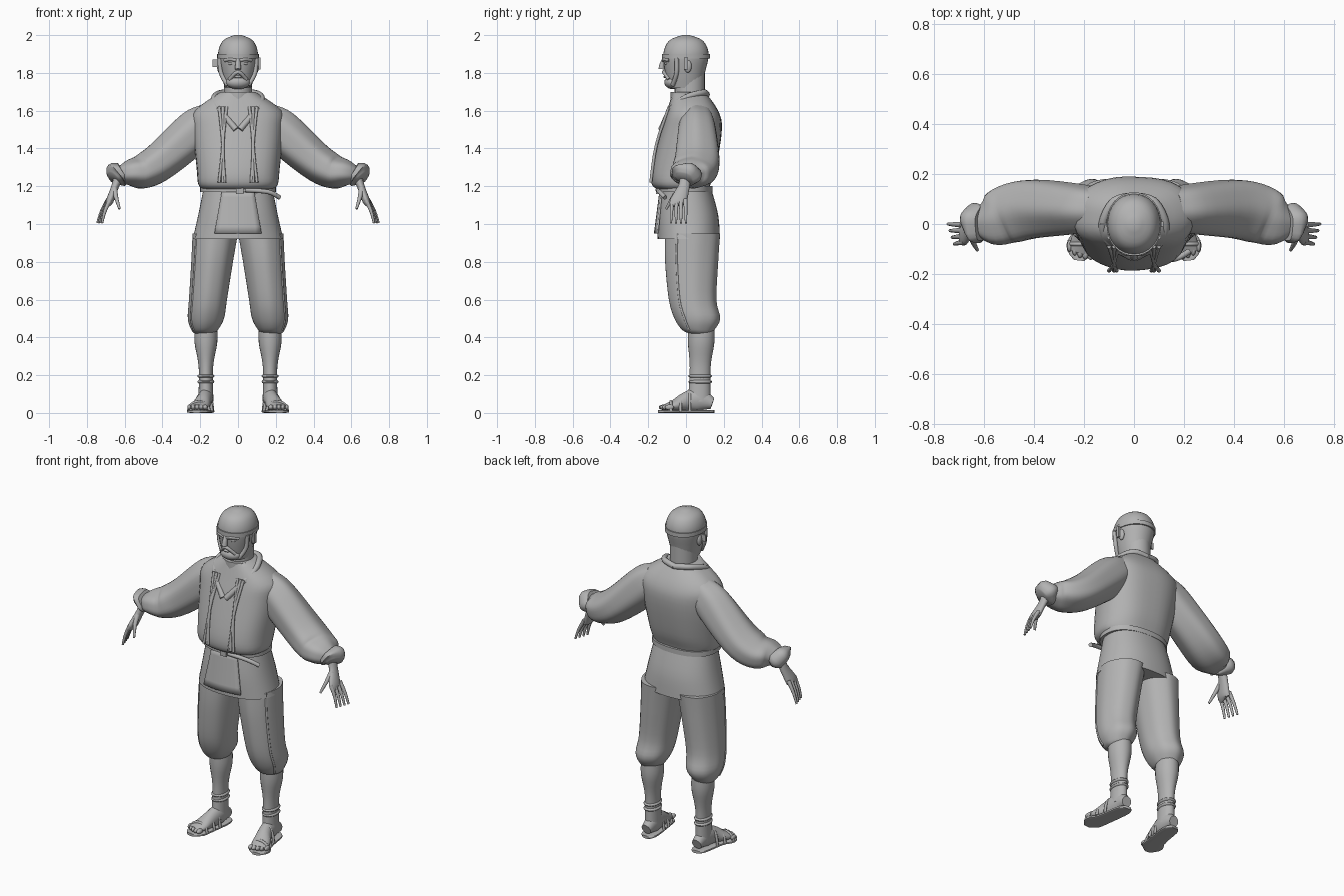
import bpy, bmesh, math
from mathutils import Vector

cube = bpy.data.objects.get("Cube")
if cube:
    bpy.data.objects.remove(cube, do_unlink=True)

clay = bpy.data.materials.new("plain_grey")
clay.use_nodes = True
grey = (.45, .45, .45, 1)
clay.diffuse_color = grey
clay.node_tree.nodes["Principled BSDF"].inputs["Base Color"].default_value = grey

UP, BACK = Vector((0, 0, 1)), Vector((0, 1, 0))


def finish(name, bm, thickness=0):
    """Turn a bmesh into a smooth grey object."""
    bmesh.ops.recalc_face_normals(bm, faces=bm.faces)
    mesh = bpy.data.meshes.new(name)
    bm.to_mesh(mesh)
    bm.free()
    mesh.materials.append(clay)
    obj = bpy.data.objects.new(name, mesh)
    bpy.context.collection.objects.link(obj)
    if thickness:
        obj.modifiers.new("thickness", "SOLIDIFY").thickness = thickness
    bpy.ops.object.select_all(action="DESELECT")
    obj.select_set(True)
    bpy.context.view_layer.objects.active = obj
    bpy.ops.object.shade_smooth_by_angle(angle=math.radians(50))


def blend(before, start, end, after, t):
    """Smooth curve from start to end, guided by their neighbours."""
    slope_in, slope_out = (end - before) / 2, (after - start) / 2
    ease = t * t * (3 - 2 * t)
    pull = t * (1 - t)
    return start + (end - start) * ease + pull * (slope_in * (1 - t) - slope_out * t)


def smooth_keys(keys, steps=4):
    padded = [keys[0], *keys, keys[-1]]
    result = []
    for group in zip(padded, padded[1:], padded[2:], padded[3:]):
        for step in range(steps):
            result.append([blend(*values, step / steps) for values in zip(*group)])
    return result + [keys[-1]]


def loft(name, keys, upright=False, ref=BACK, sides=24, power=2, mirror=1,
         fold=0, waves=7, twist=.1):
    """Skin a smooth run of elliptical rings (x, y, z, radius, radius)."""
    bm = bmesh.new()
    rings = smooth_keys(keys)
    centres = [Vector(ring[:3]) for ring in rings]
    last = len(rings) - 1
    loops = []
    for i, (centre, ring) in enumerate(zip(centres, rings)):
        tangent = centres[min(i + 1, last)] - centres[max(i - 1, 0)]
        tangent = UP if upright else tangent.normalized()
        second = (ref - tangent * ref.dot(tangent)).normalized()
        first = second.cross(tangent)
        loop = []
        for k in range(sides):
            angle = math.tau * k / sides
            c, s = math.cos(angle), math.sin(angle)
            size = (abs(c) ** power + abs(s) ** power) ** (-1 / power)
            size *= 1 + fold * math.sin(waves * angle + twist * i)
            point = centre + (first * ring[-2] * c + second * ring[-1] * s) * size
            point.x *= mirror
            loop.append(bm.verts.new(point))
        loops.append(loop)
    for low, high in zip(loops, loops[1:]):
        for k in range(sides):
            n = (k + 1) % sides
            bm.faces.new((low[k], low[n], high[n], high[k]))
    bm.faces.new(loops[0])
    bm.faces.new(loops[-1])
    finish(name, bm)


def column(name, rows, shift=0, lean=0, **options):
    """Upright loft from rows (height, front, back, half width)."""
    keys = [(shift + lean * z, (front + back) / 2, z, half, (back - front) / 2)
            for z, front, back, half in rows]
    loft(name, keys, upright=True, **options)


def cord(name, points, radius, tip=1, sides=10, **options):
    """Round cord through a few points, tapering towards its tip."""
    last = len(points) - 1
    sizes = [radius * (1 + (tip - 1) * i / last) for i in range(len(points))]
    loft(name, [(*p, r, r) for p, r in zip(points, sizes)], sides=sides, **options)


def solid(name, make, centre, extent, **options):
    """Scaled and placed bmesh primitive."""
    bm = bmesh.new()
    make(bm, **options)
    bmesh.ops.scale(bm, vec=extent, verts=bm.verts)
    bmesh.ops.translate(bm, vec=centre, verts=bm.verts)
    finish(name, bm)


def ball(name, centre, extent):
    solid(name, bmesh.ops.create_uvsphere, centre, extent, u_segments=20, v_segments=12, radius=1)


def box(name, centre, extent):
    solid(name, bmesh.ops.create_cube, centre, extent, size=1)


# Shirt body, tunic skirt and belt
column("shirt", [(1.18, -.14, .12, .18), (1.21, -.18, .13, .21), (1.3, -.18, .16, .22),
                 (1.5, -.13, .19, .24), (1.6, -.1, .17, .23), (1.7, -.07, .1, .09)],
       power=2.4, sides=40, fold=.008)
column("tunic_skirt", [(1.2, -.13, .13, .18), (1.05, -.15, .17, .21), (.92, -.15, .18, .24)],
       power=2.3, sides=40)
column("belt", [(z, -.15, .14, .2) for z in (1.17, 1.2)], power=2.3, sides=40)
box("belt_buckle", (.01, -.15, 1.18), (.04, .02, .04))
cord("belt_end", [(.04, -.15, 1.18), (.16, -.14, 1.17), (.22, -.11, 1.14)], .012)

# Front flap, flaring downwards and curved around the body
bm = bmesh.new()
bmesh.ops.create_grid(bm, x_segments=8, y_segments=6, size=1)
for v in bm.verts:
    across, height = v.co.x, (v.co.y + 1) / 2
    x = across * (.125 - .04 * height)
    v.co = (x, x * x - .17 + .03 * height, .95 + .23 * height)
finish("front_flap", bm, thickness=.009)

# Head and neck
column("head", [(1.72, -.09, .08, .07), (1.8, -.11, .1, .09), (1.9, -.12, .12, .106),
                (1.97, -.09, .09, .08), (2, -.02, .02, .02)], sides=32, power=2.1)
column("neck", [(z, -.06, .1, .075) for z in (1.6, 1.8)])
column("neck_collar", [(z, -.08, .1, .09) for z in (1.66, 1.7)], fold=.02)
column("head_band", [(z, -.127, .127, .11) for z in (1.875, 1.9)], sides=32, power=2.1)

# Face
cord("nose", [(0, -.11, 1.88), (0, -.125, 1.85), (0, -.13, 1.82)], .01, tip=1.7)
ball("beard", (0, -.07, 1.75), (.064, .045, .036))
ball("lower_lip", (0, -.11, 1.78), (.02, .01, .007))
cord("moustache", [(-.045, -.09, 1.765), (0, -.118, 1.805), (.045, -.09, 1.765)], .01, ref=UP)
box("right_side_tab", (-.12, 0, 1.85), (.03, .01, .04))
box("left_side_tab", (.114, 0, 1.85), (.01, .02, .065))

TROUSERS = [(.95, -.11, .18, .12), (.8, -.11, .17, .11), (.6, -.09, .16, .1),
            (.5, -.06, .18, .095), (.44, -.02, .15, .07), (.42, .02, .13, .05)]

for side, mirror in (("left_", 1), ("right_", -1)):
    # Eyes, ears, brows and cheek straps
    ball(side + "eye", (mirror * .037, -.1, 1.85), (.017, .014, .009))
    ball(side + "ear", (mirror * .098, .01, 1.835), (.013, .02, .034))
    cord(side + "brow", [(.01, -.12, 1.866), (.04, -.115, 1.872), (.07, -.09, 1.866)],
         .009, ref=UP, mirror=mirror)
    cord(side + "cheek_strap", [(.097, -.05, 1.88), (.09, -.05, 1.8), (.055, -.07, 1.735)],
         .012, mirror=mirror)

    # Collar roll and hanging laces
    cord(side + "collar", [(0, .11, 1.685), (.08, .09, 1.695), (.125, 0, 1.67),
                           (.1, -.075, 1.61), (.01, -.13, 1.5)], .017, ref=UP, mirror=mirror)
    for n, (top, end) in enumerate(((.1, .08), (.06, .07), (.08, .1))):
        cord(f"{side}lace_{n}", [(top, -.09, 1.62), (.08, -.157, 1.42), (end, -.187, 1.22)],
             .008, mirror=mirror)

    # Full sleeve and turned cuff
    loft(side + "sleeve", [
        (.14, .06, 1.57, .08, .08), (.22, .06, 1.5, .11, .1), (.4, .06, 1.34, .1, .12),
        (.5, .04, 1.28, .09, .12), (.57, .01, 1.27, .07, .1), (.63, 0, 1.26, .04, .05)],
        mirror=mirror, sides=40, fold=.025, waves=6, twist=.15)
    loft(side + "cuff", [(.61, 0, 1.28, .05, .07), (.64, 0, 1.26, .07, .08),
                         (.66, -.01, 1.24, .04, .05)], mirror=mirror, fold=.05, waves=5)

    # Hand with fingers and thumb
    loft(side + "hand", [(.62, 0, 1.28, .03, .03), (.65, -.01, 1.2, .02, .03),
                         (.68, -.04, 1.12, .02, .045), (.69, -.04, 1.1, .01, .04)], mirror=mirror)
    for n in range(4):
        spread = n / 3
        knuckle = Vector((.677 + .01 * spread, -.073 + .07 * spread, 1.13))
        fingertip = Vector((.72 + .025 * spread, -.08 + .08 * spread, 1.005))
        middle = knuckle.lerp(fingertip, .5) + Vector((.006, 0, 0))
        cord(f"{side}finger_{n}", [knuckle, middle, fingertip], .012, tip=.5, mirror=mirror)
    cord(side + "thumb", [(.655, -.03, 1.19), (.645, -.07, 1.14), (.627, -.105, 1.08)],
         .016, tip=.4, mirror=mirror)

    # Baggy trouser leg with a seam along the outer front
    column(side + "trouser_leg", TROUSERS, shift=.225, lean=-.11, mirror=mirror,
           sides=40, fold=.01, waves=8)
    cord(side + "trouser_seam", [
        (.225 - .11 * z + half * math.cos(.6), (front + back - (back - front) * math.sin(.6)) / 2, z)
        for z, front, back, half in TROUSERS[:-1]], .006, mirror=mirror)

    # Lower leg with ankle wraps
    column(side + "shin", [(.45, .01, .15, .06), (.37, .01, .15, .06), (.24, .02, .13, .038),
                           (.06, .01, .13, .04)], shift=.17, mirror=mirror)
    for n in range(2):
        ball(f"{side}ankle_wrap_{n}", (mirror * .17, .075, .165 + n * .03), (.045, .063, .016))

    # Foot, toes and strapped sandal
    loft(side + "foot", [(.17, .14, .05, .03, .03), (.17, .07, .07, .04, .06), (.18, 0, .06, .04, .05),
                         (.2, -.06, .04, .05, .03), (.216, -.115, .03, .045, .014)],
         ref=UP, mirror=mirror)
    for n in range(5):
        ball(f"{side}toe_{n}", (mirror * (.174 + n * .021), -.12 + n * n * .002, .03),
             (.014 - n * .001, .024, .014))
    loft(side + "sole", [(x, y, .008, half, .008) for x, y, half in (
        (.17, .15, .02), (.17, .11, .045), (.19, -.03, .05), (.213, -.1, .06), (.22, -.146, .02))],
        ref=UP, power=5, mirror=mirror)
    for n, (x, y, half, rise) in enumerate(((.207, -.08, .055, .05), (.19, -.03, .053, .07),
                                            (.18, .02, .046, .1))):
        arc = [math.pi * k / 6 for k in range(7)]
        cord(f"{side}strap_{n}", [(x + half * math.cos(t), y, .01 + rise * math.sin(t)) for t in arc],
             .008, mirror=mirror)
